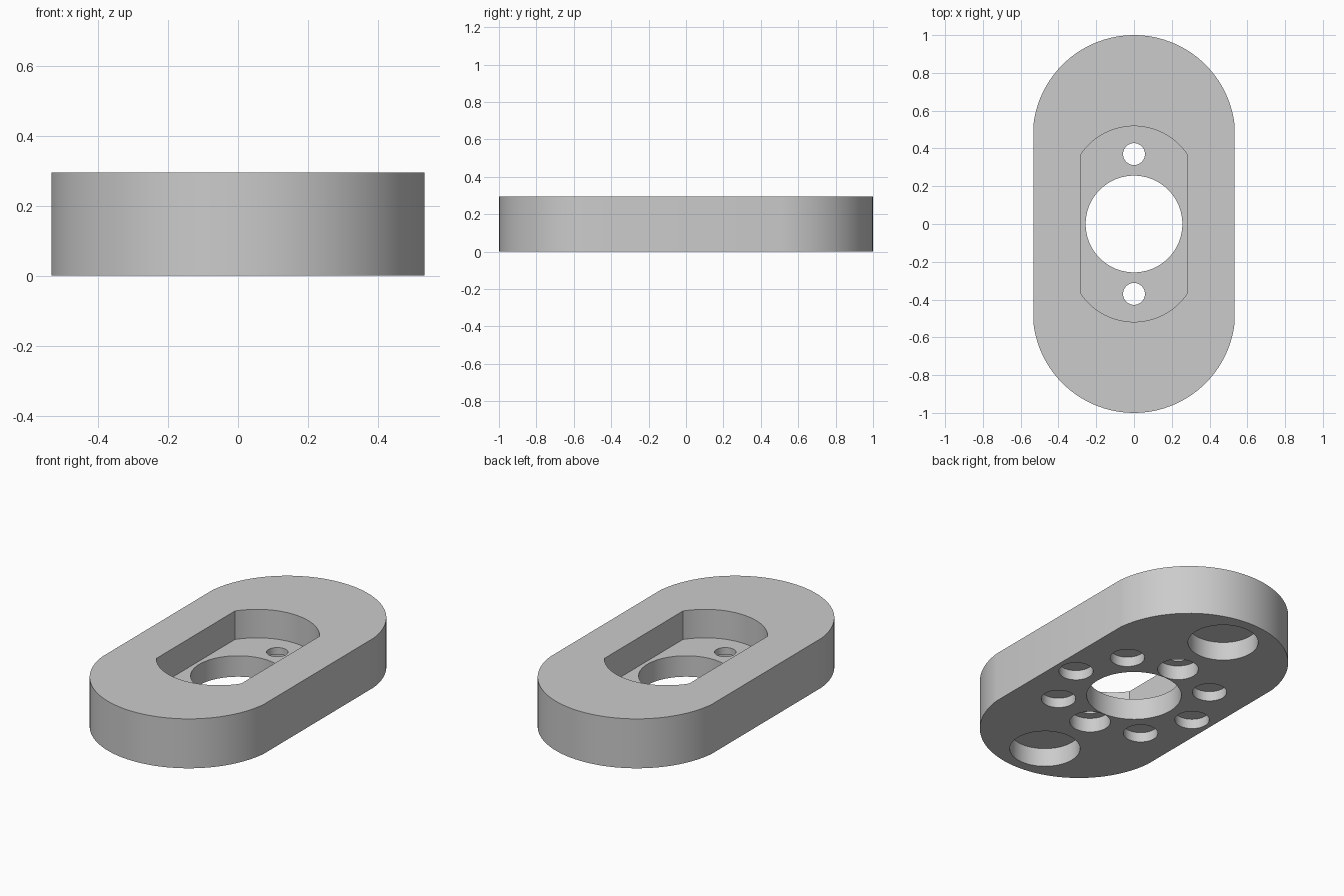
import bpy
import bmesh
from math import pi, sin, cos, asin, radians

if "Cube" in bpy.data.objects:
    bpy.data.objects.remove(bpy.data.objects["Cube"])

HEIGHT = 0.295
FLOOR = 0.125    # height of the recess floor
OVER = 0.05      # cutters overshoot the surfaces they open

grey = bpy.data.materials.new("plain grey")
grey.use_nodes = True
grey.diffuse_color = (0.6, 0.6, 0.6, 1)
grey.node_tree.nodes["Principled BSDF"].inputs["Base Color"].default_value = grey.diffuse_color


def prism(name, outline, z0, z1):
    """Extrude a closed outline between two heights."""
    bm = bmesh.new()
    face = bm.faces.new([bm.verts.new((x, y, z0)) for x, y in outline])
    top = bmesh.ops.extrude_face_region(bm, geom=[face])["geom"]
    bmesh.ops.translate(bm, vec=(0, 0, z1 - z0),
                        verts=[v for v in top if isinstance(v, bmesh.types.BMVert)])
    bmesh.ops.recalc_face_normals(bm, faces=bm.faces)
    mesh = bpy.data.meshes.new(name)
    bm.to_mesh(mesh)
    bm.free()
    mesh.materials.append(grey)
    obj = bpy.data.objects.new(name, mesh)
    bpy.context.collection.objects.link(obj)
    return obj


def slot(half_width, half_length, radius, steps=48):
    """Two straight sides closed by an arc at each end."""
    reach = asin(half_width / radius)
    arc = []
    for i in range(steps + 1):
        a = reach - 2 * reach * i / steps
        arc.append((radius * sin(a), half_length - radius + radius * cos(a)))
    return arc + [(-x, -y) for x, y in arc]


def circle(x, y, radius, steps=64):
    return [(x + radius * cos(2 * pi * i / steps), y + radius * sin(2 * pi * i / steps))
            for i in range(steps)]


# Body with rounded ends
body = prism("body", slot(0.533, 1.0, 0.536), 0, HEIGHT)

# Recess from the top and the central bore
cutters = [
    prism("recess_cutter", slot(0.28, 0.518, 0.339), FLOOR, HEIGHT + OVER),
    prism("bore_cutter", circle(0, 0, 0.256, 96), -OVER, HEIGHT + OVER),
]

# Screw holes with counterbores, and large end sockets underneath
for side in (-1, 1):
    for name, y, radius, top in (("counterbore", 0.37, 0.11, 0.085),
                                 ("screw_hole", 0.37, 0.058, FLOOR + OVER),
                                 ("end_socket", 0.75, 0.19, 0.11)):
        cutters.append(prism(name + "_cutter", circle(0, side * y, radius), -OVER, top))

# Ring of shallow sockets underneath
for angle in (0, 45, 135, 180, 225, 315):
    a = radians(angle)
    cutters.append(prism("ring_socket_cutter",
                         circle(0.41 * cos(a), 0.41 * sin(a), 0.093), -OVER, 0.058))

# Cut everything from the body, then drop the cutters
bpy.ops.object.select_all(action="DESELECT")
bpy.context.view_layer.objects.active = body
body.select_set(True)
for cutter in cutters:
    cutter.hide_render = True
    cut = body.modifiers.new("cut", "BOOLEAN")
    cut.operation = "DIFFERENCE"
    cut.solver = "EXACT"
    cut.object = cutter
    bpy.ops.object.modifier_apply(modifier=cut.name)
for cutter in cutters:
    bpy.data.objects.remove(cutter)

bpy.ops.object.shade_smooth_by_angle(angle=radians(30))
